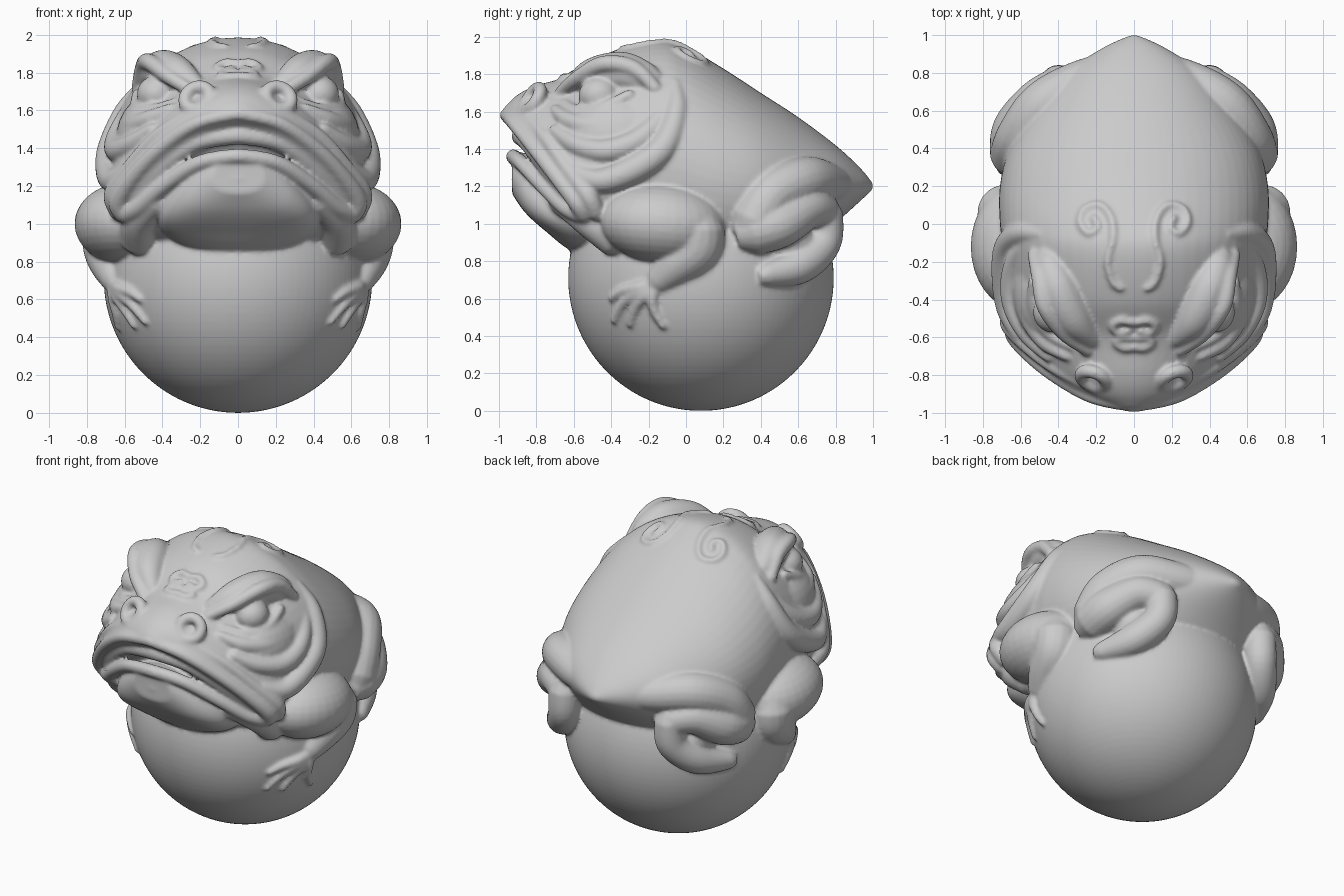
import bpy, bmesh, math
from mathutils import Vector, Matrix
from mathutils.bvhtree import BVHTree

bm = bmesh.new()


def spline(pts, steps):
    """Catmull-Rom through tuples of any length."""
    out, n = [], len(pts)
    for i in range(n - 1):
        a, b, c, d = (pts[max(0, min(n - 1, i + k))] for k in (-1, 0, 1, 2))
        for s in range(steps):
            t = s / steps
            out.append([0.5 * (2*q + (r-p)*t + (2*p-5*q+4*r-w)*t*t + (3*q-p-3*r+w)*t**3)
                        for p, q, r, w in zip(a, b, c, d)])
    return out + [list(pts[-1])]


def skin_rings(rings):
    vs = [[bm.verts.new(p) for p in r] for r in rings]
    n = len(vs[0])
    for a, b in zip(vs, vs[1:]):
        for i in range(n):
            bm.faces.new((a[i], a[(i+1) % n], b[(i+1) % n], b[i]))
    bm.faces.new(vs[0])
    bm.faces.new(vs[-1])


def loft(sections, n=64):
    """Sections along y: (y, half width, top, bottom, droop of the sides)."""
    rings = []
    for y, w, top, bot, droop in spline(sections, 8):
        ring = []
        for i in range(n):
            a = 2 * math.pi * i / n
            c = math.cos(a)
            ring.append((w*c, y, (top+bot)/2 + (top-bot)/2*math.sin(a) - droop*c*c))
        rings.append(ring)
    skin_rings(rings)


def tube(pts, both=True, n=18, steps=7):
    """Round-ended tube through (x, y, z, radius); mirrored across x."""
    for s in ((1, -1) if both else (1,)):
        q = [(Vector((s*x, y, z)), max(r, 0.006)) for x, y, z, r in spline(pts, steps)]
        ts = [(q[min(i+1, len(q)-1)][0] - q[max(i-1, 0)][0]).normalized() for i in range(len(q))]
        (p0, r0), (p1, r1) = q[0], q[-1]
        q = [(p0 - ts[0]*r0*0.75, r0*0.6)] + q + [(p1 + ts[-1]*r1*0.75, r1*0.6)]
        ts = [ts[0]] + ts + [ts[-1]]
        u, rings = ts[0].orthogonal(), []
        for (p, r), t in zip(q, ts):
            u = (u - t*u.dot(t)).normalized()
            v = t.cross(u)
            rings.append([p + (u*math.cos(2*math.pi*i/n) + v*math.sin(2*math.pi*i/n))*r
                          for i in range(n)])
        skin_rings(rings)


def blob(loc, size, tilt=0, both=True, seg=32):
    for s in ((1, -1) if both else (1,)):
        m = (Matrix.Translation((s*loc[0], loc[1], loc[2])) @ Matrix.Rotation(tilt, 4, 'X')
             @ Matrix.Diagonal((*size, 1)))
        bmesh.ops.create_uvsphere(bm, u_segments=seg, v_segments=seg//2, radius=1, matrix=m)


# body and upper head, tail to snout
loft([(1.0, .02, 1.215, 1.185, 0), (.93, .17, 1.30, 1.12, 0), (.8, .36, 1.42, 1.0, 0),
      (.6, .54, 1.57, .8, 0), (.4, .66, 1.70, .7, 0), (.2, .71, 1.83, .62, 0),
      (0, .71, 1.945, .62, 0), (-.15, .69, 1.985, .66, .02), (-.4, .67, 1.92, .8, .1),
      (-.6, .63, 1.80, 1.0, .2), (-.8, .45, 1.74, 1.37, .18), (-.9, .29, 1.69, 1.49, .10),
      (-.97, .10, 1.625, 1.55, .02)])
body_tree = BVHTree.FromBMesh(bm)

# lower jaw, throat sac and the neck pads under the mouth corners
loft([(-.93, .14, 1.36, 1.16, .02), (-.86, .29, 1.38, 1.06, .08), (-.75, .39, 1.34, .96, .08),
      (-.6, .43, 1.28, .85, .02), (-.4, .42, 1.2, .82, -.03), (-.2, .3, 1.1, .85, 0)])
tube([(.42, -.68, 1.12, .06), (.52, -.52, 1.02, .09), (.52, -.38, .92, .1)])

# lips: upper rim, upper fold, inner seam, lower lip, chin crease
tube([(0, -.963, 1.582, .035), (.22, -.915, 1.53, .037), (.42, -.80, 1.39, .04),
      (.56, -.68, 1.24, .045), (.63, -.58, 1.12, .055), (.60, -.54, 1.05, .055)])
tube([(.2, -.88, 1.61, .025), (.42, -.76, 1.47, .035), (.57, -.64, 1.30, .04),
      (.66, -.53, 1.16, .05), (.63, -.48, 1.06, .05)])
tube([(0, -.885, 1.47, .05), (.22, -.84, 1.43, .05), (.41, -.73, 1.29, .05),
      (.54, -.61, 1.14, .045)])
tube([(0, -.925, 1.36, .04), (.2, -.88, 1.325, .04), (.38, -.77, 1.21, .042),
      (.52, -.645, 1.09, .045), (.59, -.56, 1.05, .05)])
tube([(0, -.91, 1.235, .025), (.12, -.89, 1.25, .025), (.28, -.80, 1.18, .025),
      (.42, -.68, 1.08, .03)])

# eyes, brows and lids
blob((.43, -.465, 1.685), (.105, .11, .10))
tube([(.22, -.61, 1.73, .05), (.32, -.5, 1.785, .1), (.40, -.34, 1.81, .11),
      (.45, -.2, 1.77, .085)])
tube([(.24, -.67, 1.70, .035), (.37, -.58, 1.78, .04), (.47, -.44, 1.855, .045),
      (.50, -.28, 1.83, .045), (.53, -.16, 1.72, .035)])
tube([(.32, -.65, 1.64, .03), (.45, -.575, 1.60, .035), (.53, -.44, 1.62, .035),
      (.53, -.3, 1.69, .03)])

# cheek mound and folds around each eye
blob((.42, -.34, 1.45), (.225, .33, .25))
tube([(.52, -.2, 1.63, .045), (.565, -.32, 1.55, .055), (.555, -.48, 1.52, .055),
      (.47, -.62, 1.55, .05), (.35, -.70, 1.61, .03)])
tube([(.48, -.12, 1.73, .04), (.575, -.13, 1.58, .055), (.635, -.25, 1.45, .065),
      (.635, -.42, 1.39, .065), (.56, -.58, 1.42, .055), (.45, -.70, 1.50, .035)])
tube([(.48, -.06, 1.75, .035), (.59, -.05, 1.6, .06), (.665, -.12, 1.41, .075),
      (.68, -.28, 1.29, .075), (.66, -.46, 1.23, .065), (.59, -.6, 1.28, .045)])

# nostril rings
axis = Vector((.3, -.8, .5)).normalized()
u = axis.orthogonal().normalized()
v = axis.cross(u)
ring = [Vector((.215, -.82, 1.665)) + (u*math.cos(k*math.pi/5) + v*math.sin(k*math.pi/5))*.07
        for k in range(11)]
tube([(*p, .036) for p in ring], steps=3)


def on_skin(pts, r):
    return [(x, y, body_tree.ray_cast(Vector((x, y, 3)), Vector((0, 0, -1)))[0].z, r)
            for x, y in pts]


# crown scrolls and forehead knot
tube(on_skin([(.07, -.34), (.11, -.31), (.14, -.2), (.11, -.08), (.12, .03), (.18, .1), (.26, .08),
              (.285, .01), (.24, -.05), (.19, -.02), (.21, .03)], .02))
tube(on_skin([(.01, -.52), (.07, -.51), (.11, -.54), (.08, -.575), (.03, -.565)], .025))
tube(on_skin([(.01, -.60), (.07, -.60), (.09, -.63), (.05, -.655), (.0, -.65)], .025))

# front legs: upper arm, forearm
blob((.60, -.12, 1.0), (.265, .34, .215), tilt=-.08)
tube([(.68, .06, .97, .15), (.68, .05, .87, .14), (.665, -.05, .78, .115), (.64, -.15, .69, .075)])


def on_ball(y, z, r):
    return (math.sqrt(.71**2 - (y-.08)**2 - (z-.71)**2) + .003, y, z, r)


# fingers
for path in (((-.24, .64), (-.33, .58), (-.385, .48)), ((-.22, .62), (-.27, .55), (-.30, .46)),
             ((-.18, .62), (-.17, .54), (-.12, .45)), ((-.25, .66), (-.34, .64), (-.40, .60))):
    tube([(.64, -.15, .68, .045)] + [on_ball(y, z, r) for (y, z), r in zip(path, (.035, .028, .02))])

# hind legs: thigh, shin, foot, filler in the fold
tube([(.06, .87, 1.2, .06), (.28, .76, 1.215, .11), (.48, .63, 1.23, .13), (.60, .46, 1.15, .13),
      (.635, .36, 1.0, .13)])
tube([(.635, .36, .96, .13), (.62, .5, 1.0, .13), (.52, .65, 1.08, .11), (.41, .73, 1.06, .1)])
tube([(.40, .74, 1.06, .1), (.41, .73, .9, .1), (.51, .6, .775, .1), (.62, .42, .725, .06)])
blob((.44, .53, .9), (.15, .17, .14))

# ball the toad sits on
blob((0, .08, .71), (.71, .71, .71), both=False, seg=96)

# fuse everything into one smooth sculpted skin
bmesh.ops.recalc_face_normals(bm, faces=bm.faces)
mesh = bpy.data.meshes.new("toad_on_ball")
bm.to_mesh(mesh)
bm.free()
toad = bpy.data.objects.new("toad_on_ball", mesh)
bpy.context.collection.objects.link(toad)
fuse = toad.modifiers.new("fuse", 'REMESH')
fuse.mode = 'VOXEL'
fuse.voxel_size = 0.011
fuse.use_smooth_shade = True
soft = toad.modifiers.new("soften", 'SMOOTH')
soft.factor = 0.5
soft.iterations = 8
